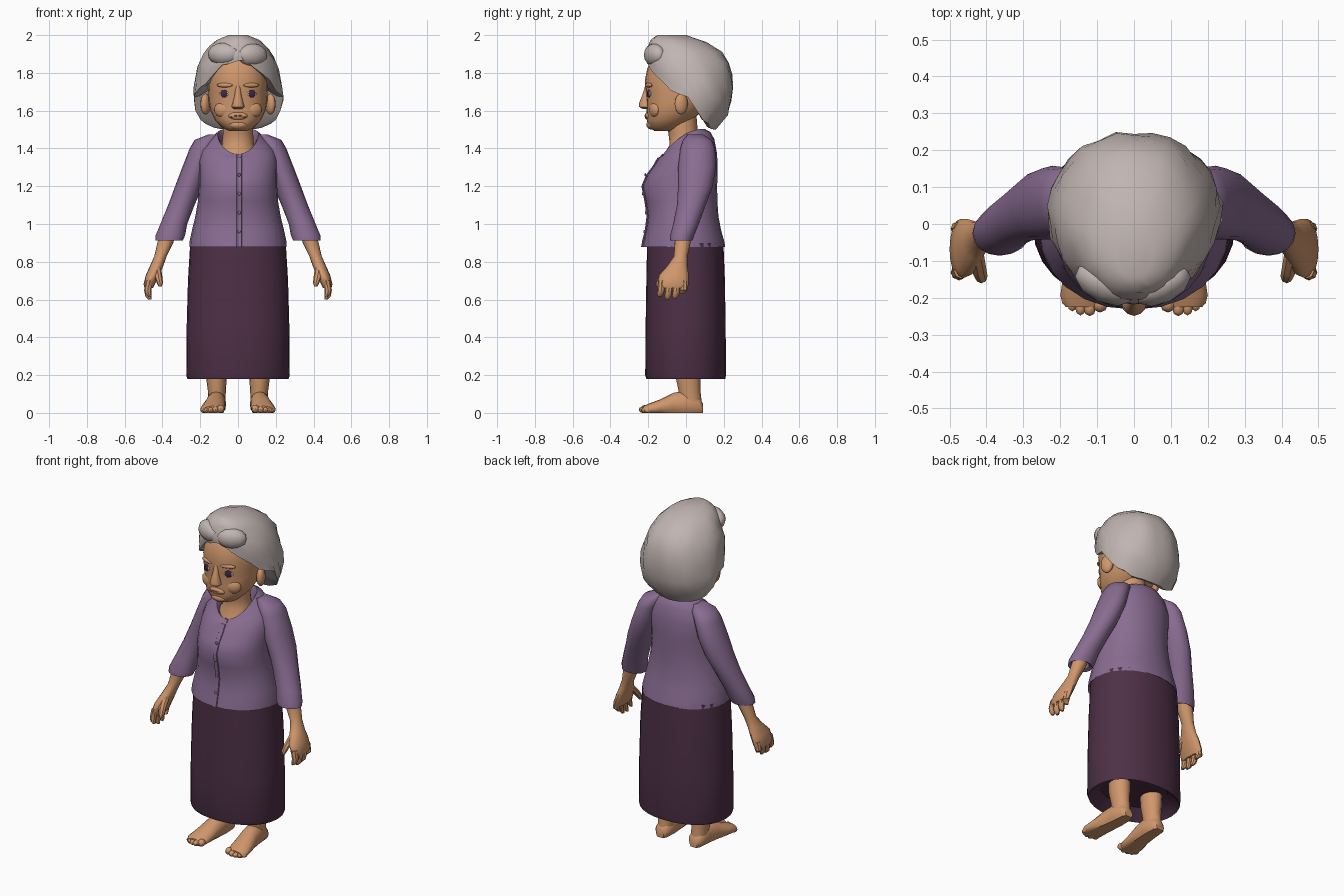
import bpy, bmesh, math, random
from mathutils import Vector

random.seed(4)


def material(name, rgb):
    m = bpy.data.materials.new(name)
    m.diffuse_color = (*rgb, 1)
    return m


SKIN = material("warm skin", (0.63, 0.31, 0.15))
CREASE = material("dark skin crease", (0.36, 0.16, 0.08))
HAIR = material("grey hair", (0.53, 0.46, 0.44))
BLOUSE = material("mauve blouse", (0.25, 0.15, 0.285))
SKIRT = material("dark plum skirt", (0.076, 0.03, 0.062))
EYE = material("dark violet eye", (0.05, 0.02, 0.06))
WHITE = material("eye white", (0.6, 0.5, 0.45))


def finish(name, bm, mat):
    bmesh.ops.recalc_face_normals(bm, faces=bm.faces)
    me = bpy.data.meshes.new(name)
    bm.to_mesh(me)
    bm.free()
    me.materials.append(mat)
    ob = bpy.data.objects.new(name, me)
    bpy.context.collection.objects.link(ob)
    return ob


def skin_rings(name, mat, rings):
    """Bridge rings of points into a capped tube."""
    bm = bmesh.new()
    rows = [[bm.verts.new(p) for p in ring] for ring in rings]
    n = len(rows[0])
    for a, b in zip(rows, rows[1:]):
        for i in range(n):
            j = (i + 1) % n
            bm.faces.new((a[i], a[j], b[j], b[i]))
    bm.faces.new(rows[0])
    bm.faces.new(rows[-1])
    return finish(name, bm, mat)


def loft(name, mat, rings, n=16, e=1.0, side=1):
    """Rings: z, centre x, centre y, radius x, radius y, [tilt, side rise]."""
    out = []
    for z, cx, cy, rx, ry, *extra in rings:
        tilt, rise = (extra + [0, 0])[:2]
        ring = []
        for i in range(n):
            a = math.tau * i / n
            c, s = math.cos(a), math.sin(a)
            x = rx * math.copysign(abs(c) ** e, c)
            y = ry * math.copysign(abs(s) ** e, s)
            ring.append((side * (cx + x), cy + y, z + tilt * y + rise * c * c))
        out.append(ring)
    return skin_rings(name, mat, out)


def front_back(rows):
    """z, half width, front y, back y, ... to loft rings."""
    return [(z, 0, (f + b) / 2, w, (b - f) / 2, *r) for z, w, f, b, *r in rows]


def blob(name, mat, loc, size, turn=0, seg=12):
    bm = bmesh.new()
    bmesh.ops.create_uvsphere(bm, u_segments=seg, v_segments=8, radius=1)
    ob = finish(name, bm, mat)
    ob.location, ob.scale, ob.rotation_euler = loc, size, (0, 0, turn)
    return ob


def lerp_table(table, t):
    for a, b in zip(table, table[1:]):
        if t <= b[0]:
            k = max(0, (t - a[0]) / (b[0] - a[0]))
            return [p + (q - p) * k for p, q in zip(a, b)]
    return table[-1]


# Skirt, open at the hem with a recessed underside
loft("skirt", SKIRT, front_back([
    (0.24, 0.20, -0.15, 0.15), (0.195, 0.255, -0.195, 0.195),
    (0.18, 0.268, -0.21, 0.208), (0.20, 0.274, -0.216, 0.212),
    (0.45, 0.272, -0.214, 0.21), (0.70, 0.265, -0.21, 0.206),
    (0.90, 0.253, -0.206, 0.198)]), n=28, e=0.92)

# Blouse body with a scooped neckline
body = [
    (0.90, 0.23, -0.20, 0.18), (0.878, 0.258, -0.232, 0.208),
    (0.91, 0.256, -0.226, 0.202), (0.97, 0.243, -0.212, 0.185),
    (1.04, 0.226, -0.203, 0.172), (1.12, 0.212, -0.214, 0.166),
    (1.20, 0.207, -0.230, 0.165), (1.27, 0.207, -0.206, 0.167, 0.06),
    (1.34, 0.208, -0.168, 0.165, 0.18), (1.40, 0.19, -0.145, 0.15, 0.33),
    (1.42, 0.15, -0.134, 0.13, 0.5, 0.02),
    (1.437, 0.108, -0.120, 0.10, 0.6, 0.035),
    (1.42, 0.096, -0.108, 0.09, 0.6, 0.03), (1.32, 0.08, -0.09, 0.08)]
loft("blouse_body", BLOUSE, front_back(body), n=24, e=0.95)

# Button band down the blouse front
band = [(z + (t[0] if t else 0) * (f - b) / 2, 0.006, f, 0.014, 0.006)
        for z, w, f, b, *t in body[1:12]]
loft("button_band", BLOUSE, band, n=8, e=0.6)
for z in (0.96, 1.06, 1.16, 1.26):
    y = lerp_table(body[1:9], z)[2]
    blob("button", BLOUSE, (0.006, y - 0.006, z), (0.009, 0.005, 0.009), seg=8)

# Neck
loft("neck", SKIN, [
    (1.30, 0, -0.02, 0.13, 0.11), (1.37, 0, -0.02, 0.105, 0.096),
    (1.42, 0, -0.008, 0.085, 0.078), (1.48, 0, -0.015, 0.08, 0.078),
    (1.58, 0, -0.03, 0.08, 0.085)])

# Head with forehead, cheeks and chin
face = [
    (1.492, 0.045, -0.165, -0.06), (1.508, 0.08, -0.195, -0.03),
    (1.55, 0.122, -0.208, 0.03), (1.60, 0.146, -0.208, 0.09),
    (1.65, 0.155, -0.208, 0.12), (1.70, 0.157, -0.213, 0.14),
    (1.76, 0.16, -0.218, 0.15), (1.82, 0.155, -0.206, 0.15),
    (1.88, 0.14, -0.18, 0.15), (1.94, 0.07, -0.12, 0.10)]
loft("head", SKIN, front_back(face), n=24, e=0.92)


def face_y(x, z):
    _, w, f, b = lerp_table(face, z)
    return (f + b) / 2 - (b - f) / 2 * (1 - (x / w) ** (2 / 0.92)) ** 0.46


# Nose and mouth
loft("nose", SKIN, [
    (1.73, 0, -0.205, 0.012, 0.012), (1.68, 0, -0.212, 0.018, 0.02),
    (1.64, 0, -0.215, 0.029, 0.034), (1.62, 0, -0.214, 0.034, 0.034),
    (1.608, 0, -0.208, 0.02, 0.018)], n=12)
blob("lips", SKIN, (0, -0.200, 1.572), (0.05, 0.018, 0.022))
blob("chin", SKIN, (0, -0.180, 1.525), (0.05, 0.03, 0.025))
for x in (-0.036, -0.012, 0.012, 0.036):
    z = 1.574 - 7 * x * x
    y = -0.200 - 0.018 * math.sqrt(max(0, 1 - (x / 0.05) ** 2))
    blob("mouth_line", CREASE, (x, y, z), (0.014, 0.003, 0.003), turn=7 * x, seg=8)

# Eyes, brows, cheeks and ears
for s in (-1, 1):
    x, z = 0.074, 1.69
    y = face_y(x, z)
    blob("eye_white", WHITE, (s * x, y, z), (0.027, 0.005, 0.017), turn=s * 0.35)
    blob("iris", EYE, (s * x, y - 0.002, z), (0.020, 0.007, 0.021), turn=s * 0.35)
    blob("brow", SKIN, (s * 0.07, face_y(0.07, 1.735) + 0.004, 1.735),
         (0.045, 0.012, 0.012), turn=s * 0.35)
    blob("cheek", SKIN, (s * 0.085, face_y(0.085, 1.61) + 0.018, 1.605),
         (0.045, 0.025, 0.04), turn=s * 0.4)
    blob("ear", SKIN, (s * 0.172, -0.025, 1.635), (0.025, 0.038, 0.056), turn=s * 0.4)

# Hair cap: outline by height (z, half width, front, back), lower edge by angle
shape = [
    (1.495, 0.15, -0.10, 0.15), (1.53, 0.195, -0.13, 0.20),
    (1.58, 0.225, -0.15, 0.225), (1.66, 0.240, -0.18, 0.247),
    (1.75, 0.232, -0.205, 0.252), (1.84, 0.212, -0.215, 0.24),
    (1.90, 0.182, -0.216, 0.205), (1.95, 0.145, -0.200, 0.14),
    (1.98, 0.105, -0.185, 0.07), (2.0, 0.05, -0.15, 0.0)]
edge = [(0, 1.865), (18, 1.855), (34, 1.80), (52, 1.735), (70, 1.69), (86, 1.67),
        (96, 1.60), (108, 1.55), (135, 1.505), (180, 1.498)]
N, ROWS = 30, 9


def hair_point(a, z, k=1.0):
    _, w, f, b = lerp_table(shape, z)
    mid, ry = (f + b) / 2, (b - f) / 2
    return Vector((k * w * math.sin(a), mid - k * ry * math.cos(a), z))


lumps = [1 + random.uniform(-0.03, 0.022) for _ in range(N * ROWS)]
rings = []
for r in range(ROWS + 2):
    ring = []
    for i in range(N):
        a = math.tau * i / N
        deg = math.degrees(min(a, math.tau - a))
        low = lerp_table(edge, deg)[1]
        if deg < 60:                       # wavy fringe
            low += 0.010 * math.sin(i * 2.1)
        t = min(r / (ROWS - 1), 1)
        z = 2.0 + (low - 2.0) * t ** 1.25
        if r < ROWS:
            k = 1 if r == 0 else lumps[r * N + i]
            ring.append(hair_point(a, z, k))
        else:                              # tuck the edge under
            p = hair_point(a, low, 0.86 if r == ROWS else 0.5)
            p.z += 0.005 if r == ROWS else 0.06
            ring.append(p)
    rings.append(ring)
skin_rings("hair", HAIR, rings)
# Swept front waves
blob("hair_wave", HAIR, (0.075, -0.165, 1.895), (0.085, 0.05, 0.06), turn=0.45, seg=10)
blob("hair_wave", HAIR, (-0.075, -0.16, 1.90), (0.09, 0.055, 0.06), turn=-0.4, seg=10)

for s in (-1, 1):
    # Sleeves, hollow at the cuff
    loft("sleeve", BLOUSE, [
        (1.475, 0.125, 0.05, 0.03, 0.04), (1.445, 0.165, 0.06, 0.065, 0.075),
        (1.40, 0.190, 0.062, 0.066, 0.092), (1.30, 0.222, 0.058, 0.073, 0.100),
        (1.20, 0.260, 0.050, 0.073, 0.092), (1.10, 0.300, 0.028, 0.070, 0.076),
        (1.00, 0.340, 0.000, 0.071, 0.068), (0.94, 0.358, -0.020, 0.078, 0.064),
        (0.912, 0.365, -0.026, 0.073, 0.060), (0.92, 0.368, -0.024, 0.055, 0.046),
        (0.97, 0.36, -0.015, 0.03, 0.03)], side=s)
    # Forearm and palm
    loft("forearm_and_palm", SKIN, [
        (0.97, 0.365, -0.012, 0.042, 0.042), (0.90, 0.385, -0.018, 0.042, 0.042),
        (0.83, 0.410, -0.028, 0.033, 0.036), (0.78, 0.430, -0.045, 0.035, 0.052),
        (0.73, 0.452, -0.064, 0.036, 0.078), (0.68, 0.470, -0.068, 0.030, 0.082),
        (0.66, 0.473, -0.070, 0.022, 0.075)], side=s)
    # Fingers and thumb
    for y, tip in ((-0.128, 0.615), (-0.088, 0.60), (-0.048, 0.605), (-0.010, 0.63)):
        loft("finger", SKIN, [
            (0.70, 0.468, y, 0.020, 0.020), (0.65, 0.478, y - 0.003, 0.019, 0.020),
            (tip + 0.015, 0.474, y - 0.008, 0.016, 0.017),
            (tip, 0.466, y - 0.011, 0.008, 0.009)], n=8, side=s)
    loft("thumb", SKIN, [
        (0.77, 0.430, -0.075, 0.022, 0.028), (0.725, 0.422, -0.118, 0.021, 0.024),
        (0.69, 0.414, -0.142, 0.017, 0.019), (0.67, 0.412, -0.150, 0.009, 0.010)],
        n=8, side=s)
    # Lower leg
    loft("lower_leg", SKIN, [
        (0.06, 0.112, 0.025, 0.045, 0.058), (0.12, 0.112, 0.018, 0.048, 0.058),
        (0.18, 0.114, 0.012, 0.054, 0.065), (0.30, 0.114, 0.010, 0.06, 0.07)], side=s)
    # Foot, flat on the floor: y, centre x, half width, height
    foot = []
    for y, cx, w, h in ((0.09, 0.112, 0.025, 0.05), (0.07, 0.112, 0.044, 0.08),
                        (0.0, 0.113, 0.05, 0.12), (-0.07, 0.12, 0.054, 0.105),
                        (-0.14, 0.13, 0.062, 0.07), (-0.195, 0.136, 0.064, 0.05),
                        (-0.225, 0.136, 0.05, 0.036)):
        foot.append([(s * (cx + w * math.cos(math.tau * i / 16)), y,
                      max(0, h * (0.4 + 0.6 * math.sin(math.tau * i / 16))))
                     for i in range(16)])
    skin_rings("foot", SKIN, foot)
    for x, y, r in ((0.092, -0.218, 0.021), (0.120, -0.228, 0.017), (0.145, -0.226, 0.015),
                    (0.167, -0.215, 0.014), (0.185, -0.20, 0.013)):
        blob("toe", SKIN, (s * x, y, r), (r, 0.022, r), seg=8)

# Smooth shading that keeps sharp edges
for ob in bpy.context.scene.objects:
    ob.select_set(True)
    bpy.context.view_layer.objects.active = ob
bpy.ops.object.shade_smooth_by_angle(angle=math.radians(40))
